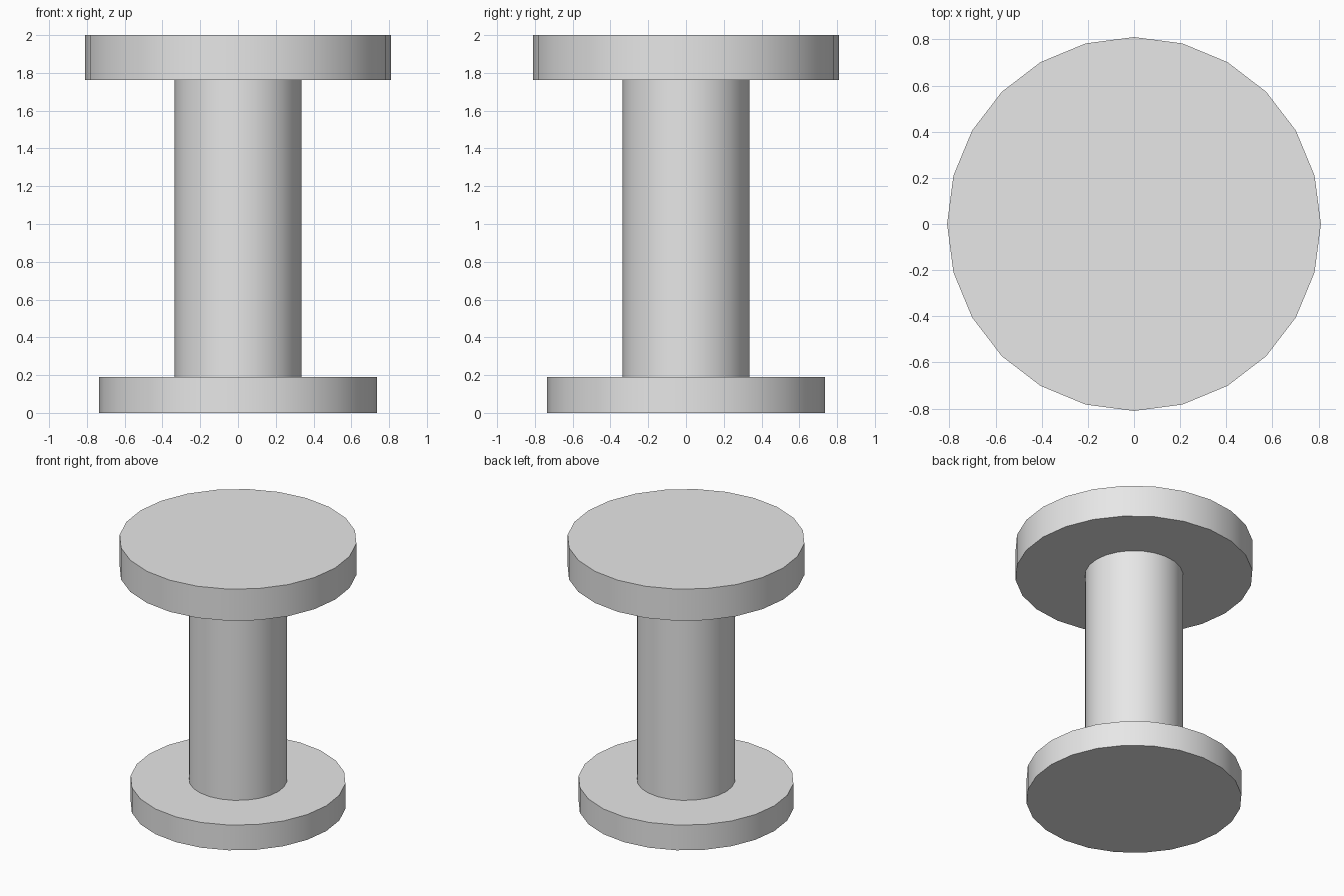
import bpy
import math

cube = bpy.data.objects.get("Cube")
if cube:
    bpy.data.objects.remove(cube, do_unlink=True)

# Single light grey material
grey = bpy.data.materials.new("light_grey")
grey.use_nodes = True
colour = (0.8, 0.8, 0.8, 1.0)
grey.diffuse_color = colour
grey.node_tree.nodes["Principled BSDF"].inputs["Base Color"].default_value = colour


def disc(name, radius, bottom, top):
    """24-sided cylinder between two heights, smooth round the side."""
    bpy.ops.mesh.primitive_cylinder_add(
        vertices=24, radius=radius, depth=top - bottom,
        location=(0, 0, (bottom + top) / 2))
    obj = bpy.context.object
    obj.name = obj.data.name = name
    obj.data.materials.append(grey)
    bpy.ops.object.shade_smooth_by_angle(angle=math.radians(30))
    return obj


# Base flange, central column (slightly sunk into both flanges), top flange
disc("base_flange", 0.735, 0.0, 0.19)
disc("column", 0.335, 0.18, 1.775)
disc("top_flange", 0.81, 1.762, 2.0)
